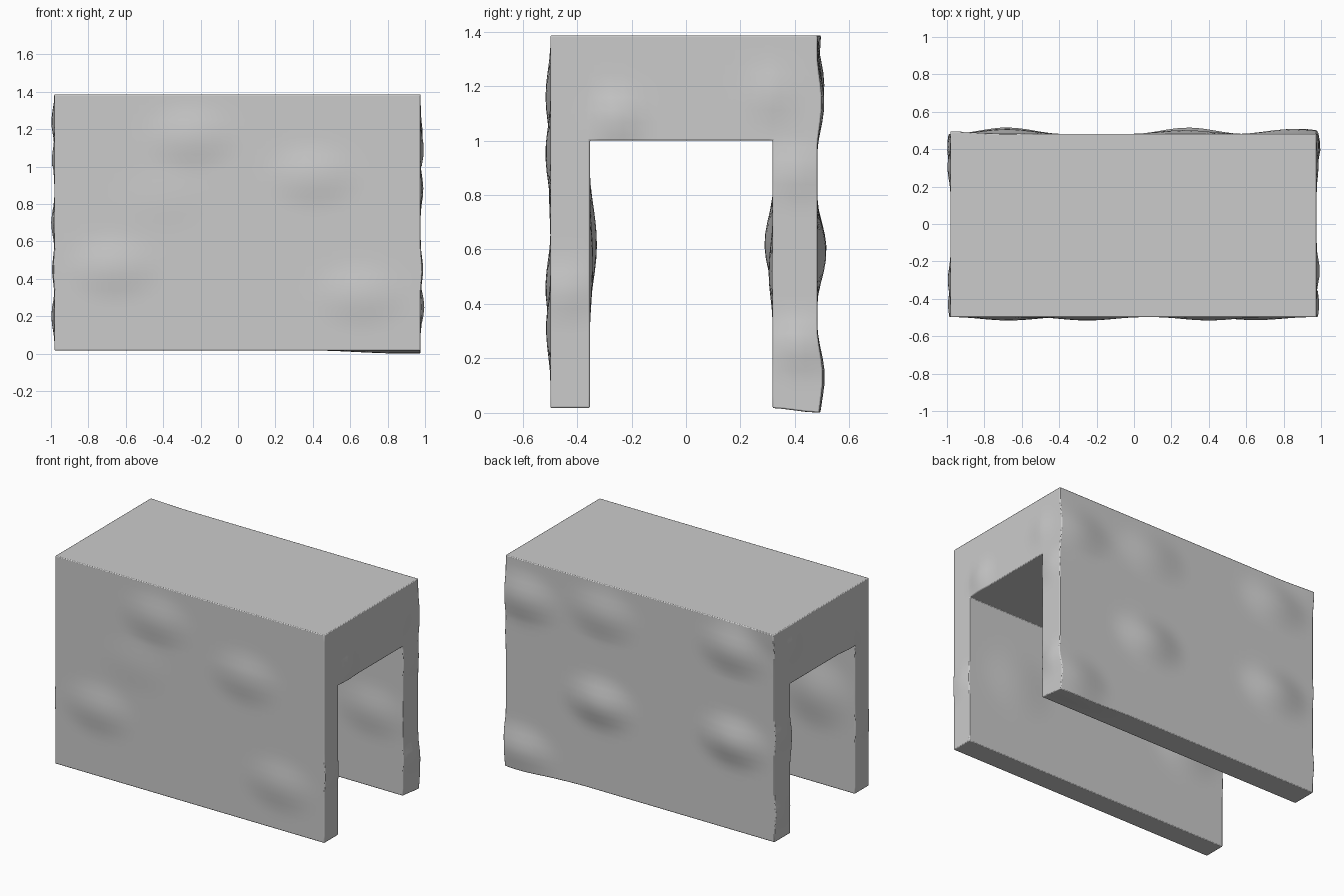
import bpy, bmesh, math
from mathutils import Vector

if "Cube" in bpy.data.objects:
    bpy.data.objects.remove(bpy.data.objects["Cube"])

X0, X1 = -0.982, 0.977
Y0, Y1, I0, I1 = -0.498, 0.482, -0.353, 0.318
Z0, ZI, Z1 = 0.018, 1.0, 1.386

# Block with a channel running through it
bm = bmesh.new()
profile = [(Y0, Z0), (I0, Z0), (I0, ZI), (I1, ZI), (I1, Z0), (Y1, Z0), (Y1, Z1), (Y0, Z1)]
face = bm.faces.new([bm.verts.new((X0, y, z)) for y, z in profile])
ext = bmesh.ops.extrude_face_region(bm, geom=[face])
bmesh.ops.translate(bm, vec=(X1 - X0, 0, 0),
                    verts=[v for v in ext["geom"] if isinstance(v, bmesh.types.BMVert)])
bmesh.ops.recalc_face_normals(bm, faces=bm.faces)


# Cut into a fine grid so the surface can be dented
def slice_grid(axis, lo, hi, extra=()):
    n = round((hi - lo) / 0.045)
    normal = Vector((0, 0, 0))
    normal[axis] = 1
    for p in [lo + (hi - lo) * i / n for i in range(1, n)] + list(extra):
        bmesh.ops.bisect_plane(bm, geom=bm.verts[:] + bm.edges[:] + bm.faces[:],
                               plane_co=normal * p, plane_no=normal, dist=1e-5)


slice_grid(0, X0, X1)
slice_grid(1, Y0, Y1, (I0, I1))
slice_grid(2, Z0, Z1, (ZI,))

# Soft bumps: axis, plane, direction, radii, then (u, v, height) centres
bumps = [
    (1, Y0, -1, 0.30, 0.20, [(-0.25, 1.16, .018), (0.4, 0.95, .018), (-0.67, 0.46, .018),
                             (0.65, 0.31, .016), (-0.4, 0.82, .005)]),
    (1, Y1, 1, 0.30, 0.20, [(0.85, 1.14, .026), (0.27, 1.18, .02), (-0.68, 1.2, .026),
                            (0.29, 0.59, .034), (-0.68, 0.6, .034), (0.87, 0.13, .028),
                            (-1.0, 1.4, .014)]),
    (1, I0, 1, 0.30, 0.28, [(-0.7, 0.62, .026), (0.6, 0.55, .012)]),
    (1, I1, -1, 0.30, 0.20, [(-0.85, 0.62, .03), (0.75, 0.52, .015)]),
    (0, X1, 1, 0.13, 0.14, [(-0.25, 1.09, .018), (0.31, 1.17, .01), (0.4, 0.88, .014),
                            (0.41, 0.25, .02), (-0.43, 0.45, .014)]),
    (0, X0, -1, 0.13, 0.14, [(0.3, 1.24, .016), (-0.3, 1.03, .014), (0.4, 0.7, .017),
                             (-0.43, 0.45, .013), (0.42, 0.2, .017)]),
    (2, Z0, -1, 0.55, 0.20, [(0.9, 0.5, .018)]),
]
moves = []
for axis, plane, sign, ru, rv, centres in bumps:
    a, b = [i for i in range(3) if i != axis]
    for v in bm.verts:
        if abs(v.co[axis] - plane) > 1e-4:
            continue
        height = 0
        for u, w, amp in centres:
            r = math.hypot((v.co[a] - u) / ru, (v.co[b] - w) / rv)
            if r < 1:
                height += amp * (0.5 + 0.5 * math.cos(math.pi * r))
        moves.append((v, axis, sign * height))
for v, axis, d in moves:
    v.co[axis] += d

mesh = bpy.data.meshes.new("channel_block")
bm.to_mesh(mesh)
bm.free()
block = bpy.data.objects.new("channel_block", mesh)
bpy.context.collection.objects.link(block)

# Slightly eased edges and smooth shading
bevel = block.modifiers.new("eased_edges", "BEVEL")
bevel.width = 0.005
bevel.segments = 2
bevel.limit_method = "ANGLE"
bevel.angle_limit = math.radians(50)
bpy.context.view_layer.objects.active = block
block.select_set(True)
bpy.ops.object.shade_smooth_by_angle(angle=math.radians(50))
